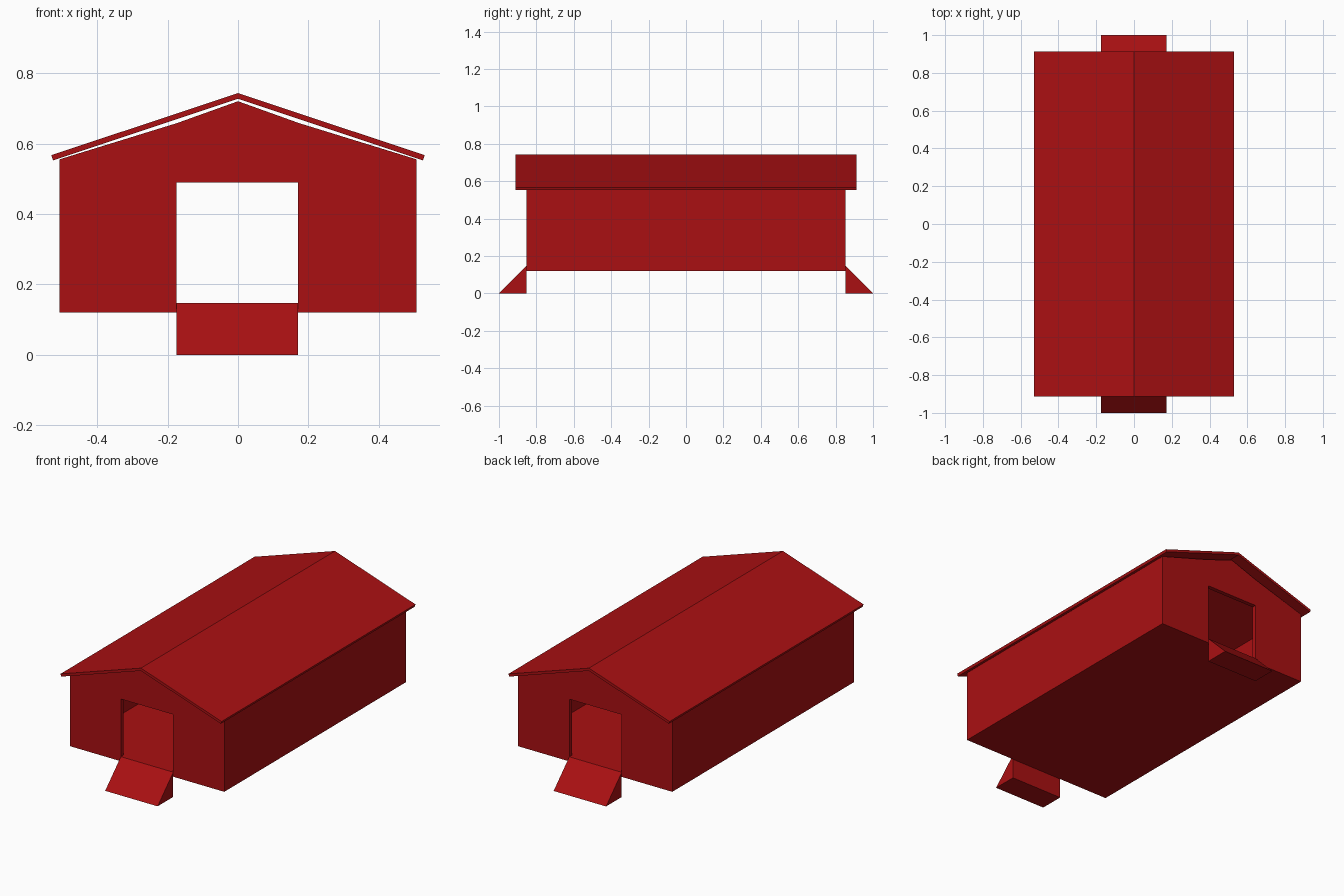
import bpy

cube = bpy.data.objects.get("Cube")
if cube:
    bpy.data.objects.remove(cube, do_unlink=True)

RED = (0.4, 0.005, 0.006, 1)
red = bpy.data.materials.new("barn_red")
red.use_nodes = True
red.diffuse_color = RED
bsdf = red.node_tree.nodes["Principled BSDF"]
bsdf.inputs["Base Color"].default_value = RED

WALL_Y, WALL_X = 0.853, 0.507
FLOOR_BOTTOM, FLOOR_TOP = 0.12, 0.147
WALL = 0.025
DOOR_LEFT, DOOR_RIGHT, DOOR_TOP = -0.174, 0.171, 0.49


def prism(name, outline, start, end, axis="y"):
    """Extrude an outline, (x, z) along y or (y, z) along x."""
    def point(p, t):
        return (p[0], t, p[1]) if axis == "y" else (t, p[0], p[1])
    n = len(outline)
    verts = [point(p, t) for t in (start, end) for p in outline]
    faces = [tuple(range(n)), tuple(range(2 * n - 1, n - 1, -1))]
    faces += [(i, i + n, (i + 1) % n + n, (i + 1) % n) for i in range(n)]
    mesh = bpy.data.meshes.new(name)
    mesh.from_pydata(verts, [], faces)
    mesh.materials.append(red)
    obj = bpy.data.objects.new(name, mesh)
    bpy.context.collection.objects.link(obj)
    # Make all normals point outward
    bpy.context.view_layer.objects.active = obj
    bpy.ops.object.select_all(action="DESELECT")
    obj.select_set(True)
    bpy.ops.object.mode_set(mode="EDIT")
    bpy.ops.mesh.select_all(action="SELECT")
    bpy.ops.mesh.normals_make_consistent(inside=False)
    bpy.ops.object.mode_set(mode="OBJECT")
    return obj


def box_outline(x0, x1, z0, z1):
    return [(x0, z0), (x1, z0), (x1, z1), (x0, z1)]


def cut(target, cutter):
    cutter.hide_render = True
    mod = target.modifiers.new("cut", "BOOLEAN")
    mod.operation = "DIFFERENCE"
    mod.solver = "EXACT"
    mod.object = cutter
    bpy.context.view_layer.objects.active = target
    bpy.ops.object.modifier_apply(modifier=mod.name)
    bpy.data.objects.remove(cutter, do_unlink=True)


# Barn body: gabled block hollowed from above, with a doorway at each end
half = [(WALL_X, FLOOR_BOTTOM), (WALL_X, 0.555), (0.173, 0.658)]
body = prism("barn_walls", half + [(0, 0.72)] + [(-x, z) for x, z in reversed(half)],
             -WALL_Y, WALL_Y)
inner_x, inner_y = WALL_X - WALL, WALL_Y - WALL
cut(body, prism("cavity_cutter", box_outline(-inner_x, inner_x, FLOOR_TOP, 1),
                -inner_y, inner_y))
cut(body, prism("door_cutter", box_outline(DOOR_LEFT, DOOR_RIGHT, FLOOR_TOP, DOOR_TOP),
                -1, 1))

# Thin folded roof overhanging all round
prism("roof", [(0, 0.743), (0.53, 0.567), (0.525, 0.552),
               (0, 0.727), (-0.525, 0.552), (-0.53, 0.567)], -0.912, 0.912)

# Wedge ramps at both doorways
for name, side in (("front_ramp", -1), ("back_ramp", 1)):
    prism(name, [(side * WALL_Y, 0), (side, 0), (side * WALL_Y, FLOOR_TOP)],
          DOOR_LEFT, DOOR_RIGHT, axis="x")
